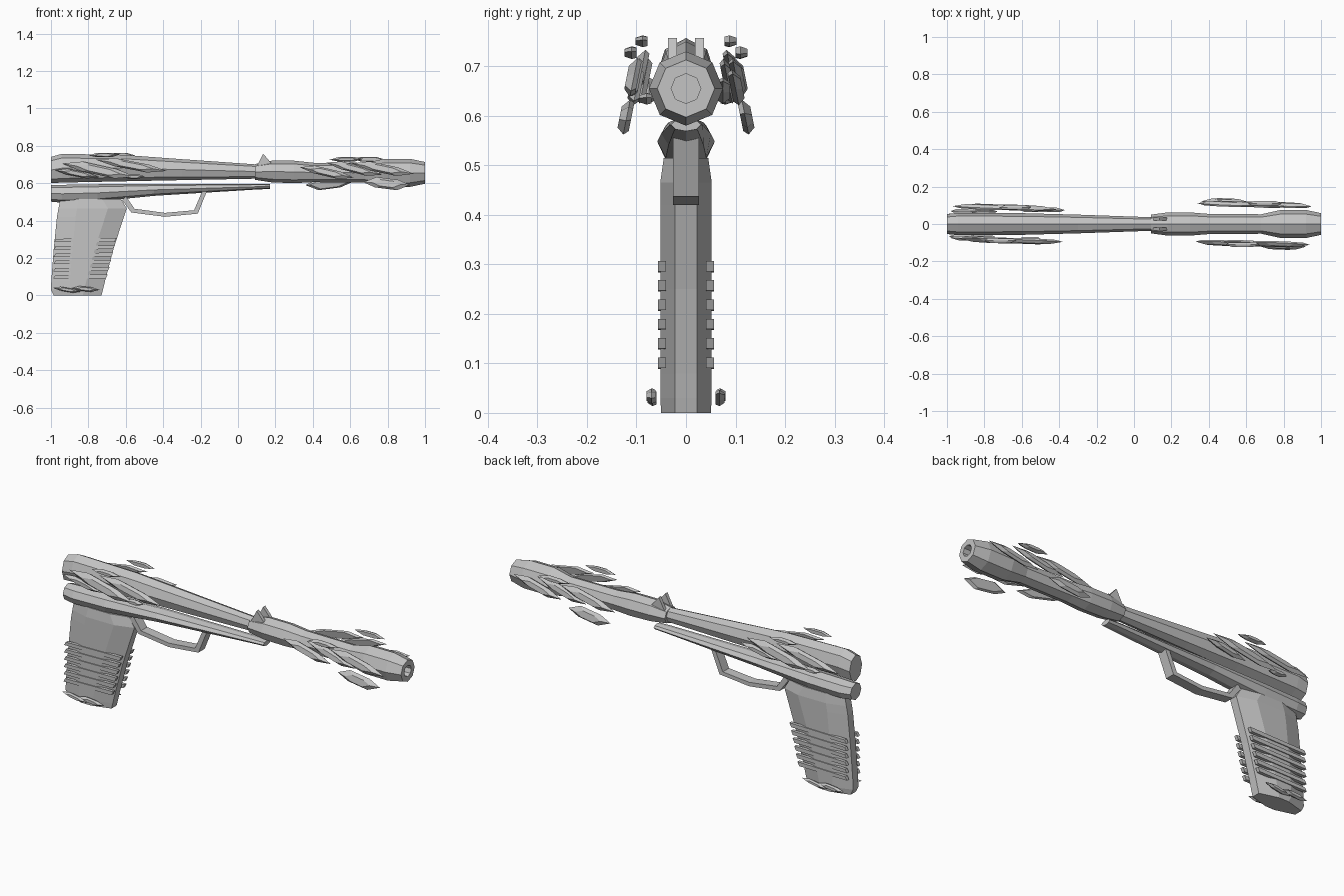
import bpy, bmesh
from math import sin, cos, pi
from mathutils import Vector

if "Cube" in bpy.data.objects:
    bpy.data.objects.remove(bpy.data.objects["Cube"])

GREY = (0.55, 0.55, 0.55, 1)
metal = bpy.data.materials.new("grey metal")
metal.use_nodes = True
metal.diffuse_color = GREY
metal.node_tree.nodes["Principled BSDF"].inputs["Base Color"].default_value = GREY


def finish(name, bm):
    bmesh.ops.recalc_face_normals(bm, faces=bm.faces)
    mesh = bpy.data.meshes.new(name)
    bm.to_mesh(mesh)
    bm.free()
    mesh.materials.append(metal)
    obj = bpy.data.objects.new(name, mesh)
    bpy.context.collection.objects.link(obj)
    return obj


def loft(name, rings):
    """Skin a list of equal-sized point rings and cap both ends."""
    bm = bmesh.new()
    loops = [[bm.verts.new(p) for p in ring] for ring in rings]
    n = len(loops[0])
    for a, b in zip(loops, loops[1:]):
        for i in range(n):
            j = (i + 1) % n
            bm.faces.new((a[i], a[j], b[j], b[i]))
    bm.faces.new(loops[0])
    bm.faces.new(loops[-1])
    return finish(name, bm)


def tube(name, stations):
    """Eight-sided body along x; stations are (x, centre z, half width, half height)."""
    return loft(name, [[(x, ry * cos(k * pi / 4), z + rz * sin(k * pi / 4))
                        for k in range(8)] for x, z, ry, rz in stations])


def slab(name, outline, y0, y1):
    """Flat plate with an x-z outline."""
    return loft(name, [[(x, y, z) for x, z in outline] for y in (y0, y1)])


# Barrels and under rail
tube("rear_barrel", [(-1, 0.67, 0.053, 0.07), (-0.94, 0.68, 0.06, 0.077),
                     (-0.6, 0.68, 0.058, 0.07), (-0.3, 0.672, 0.05, 0.056),
                     (0.1, 0.662, 0.036, 0.038)])
tube("front_barrel", [(0.09, 0.66, 0.05, 0.042), (0.18, 0.662, 0.062, 0.058),
                      (0.3, 0.66, 0.062, 0.06), (0.4, 0.657, 0.054, 0.052),
                      (0.68, 0.655, 0.052, 0.052), (0.78, 0.655, 0.074, 0.075),
                      (0.92, 0.655, 0.075, 0.075), (1, 0.655, 0.058, 0.058),
                      (1, 0.655, 0.03, 0.03), (0.9, 0.655, 0.03, 0.03)])
tube("under_rail", [(-1, 0.545, 0.046, 0.044), (-0.94, 0.543, 0.056, 0.048),
                    (-0.75, 0.548, 0.058, 0.046), (-0.45, 0.564, 0.05, 0.032),
                    (0.1, 0.581, 0.034, 0.015), (0.17, 0.582, 0.03, 0.013)])

# Trigger guard: a bent strip, outer path joined to inner path
outer = [(-0.62, 0.51), (-0.57, 0.443), (-0.39, 0.42), (-0.215, 0.437), (-0.165, 0.56)]
inner = [(-0.6, 0.53), (-0.553, 0.463), (-0.39, 0.441), (-0.235, 0.455), (-0.19, 0.56)]
slab("trigger_guard", outer + inner[::-1], -0.026, 0.026)


# Grip: chamfered section lofted upward
def grip_ring(z, back, front, half):
    side = [(front, 0.022), (front - 0.1, half), (back + 0.1, half), (back, 0.022)]
    return [(x, y, z) for x, y in side] + [(x, -y, z) for x, y in side[::-1]]


loft("grip", [grip_ring(*s) for s in [
    (0, -0.985, -0.73, 0.05), (0.03, -1, -0.722, 0.052), (0.08, -0.998, -0.71, 0.052),
    (0.25, -0.985, -0.665, 0.052), (0.42, -0.968, -0.61, 0.052),
    (0.465, -0.96, -0.595, 0.052), (0.515, -0.95, -0.625, 0.045)]])

# Grip ribs on both sides
for i in range(6):
    z = 0.1 + 0.039 * i
    back, front = -0.99 + 0.02 * z, -0.72 + 0.24 * z
    outline = [(back, z - 0.011), (front - 0.01, z - 0.009),
               (front, z + 0.012), (back + 0.01, z + 0.007)]
    for s, side in ((-1, "right"), (1, "left")):
        slab(f"grip_rib_{side}_{i + 1}", outline, s * 0.04, s * 0.057)


# Faceted leaf plates
def leaf(name, p, q, width, y, side, pivot, tilt=0.0, depth=0.024):
    """Leaf from tip p to tip q; the left side is turned half round about the pivot x."""
    p, q = Vector(p), Vector(q)
    up = Vector((0, width))
    ts = [(0, 0), (0.28, 1), (0.75, 0.75), (1, 0), (0.72, -1), (0.25, -0.75)]
    mid = (p + q) / 2
    rings = []
    for scale, off in ((0.8, 0), (1, depth * 0.4), (0.6, depth)):
        ring = []
        for t, h in ts:
            c = mid + (p.lerp(q, t) + up * h - mid) * scale
            out = y + off + tilt * (mid.y - c.y)
            ring.append((c.x, -out, c.y) if side == "right"
                        else (2 * pivot - c.x, out, c.y))
        rings.append(ring)
    loft(f"{name}_{side}", rings)


for side in ("right", "left"):
    # Rear cluster
    c = -0.675
    leaf("rear_leaf_long", (-0.94, 0.705), (-0.55, 0.635), 0.03, 0.075, side, c, 0.2)
    leaf("rear_leaf_front", (-0.76, 0.725), (-0.38, 0.665), 0.025, 0.08, side, c, 0.2)
    leaf("rear_leaf_top", (-0.8, 0.748), (-0.63, 0.753), 0.013, 0.078, side, c)
    leaf("rear_leaf_small", (-0.61, 0.632), (-0.5, 0.637), 0.013, 0.07, side, c)
    leaf("rear_leaf_back", (-0.98, 0.67), (-0.74, 0.632), 0.018, 0.065, side, c)
    # Front cluster
    c = 0.64
    leaf("front_leaf_back", (0.33, 0.685), (0.62, 0.63), 0.024, 0.09, side, c, 0.2)
    leaf("front_leaf_middle", (0.47, 0.71), (0.77, 0.645), 0.024, 0.092, side, c, 0.2)
    leaf("front_leaf_top", (0.49, 0.725), (0.67, 0.73), 0.014, 0.1, side, c)
    leaf("front_leaf_long", (0.61, 0.705), (0.94, 0.65), 0.027, 0.096, side, c, 0.2)
    leaf("front_leaf_low", (0.67, 0.605), (0.92, 0.59), 0.032, 0.11, side, c, 0.2)
    # Grip foot
    c = -0.86
    leaf("foot_leaf_back", (-0.99, 0.04), (-0.84, 0.02), 0.012, 0.06, side, c, 0, 0.018)
    leaf("foot_leaf_front", (-0.89, 0.038), (-0.74, 0.03), 0.014, 0.062, side, c, 0, 0.018)

# Paired sight blades
for s, side in ((-1, "right"), (1, "left")):
    slab(f"sight_blade_{side}", [(0.1, 0.69), (0.135, 0.757), (0.165, 0.722), (0.19, 0.69)],
         s * 0.018, s * 0.036)
